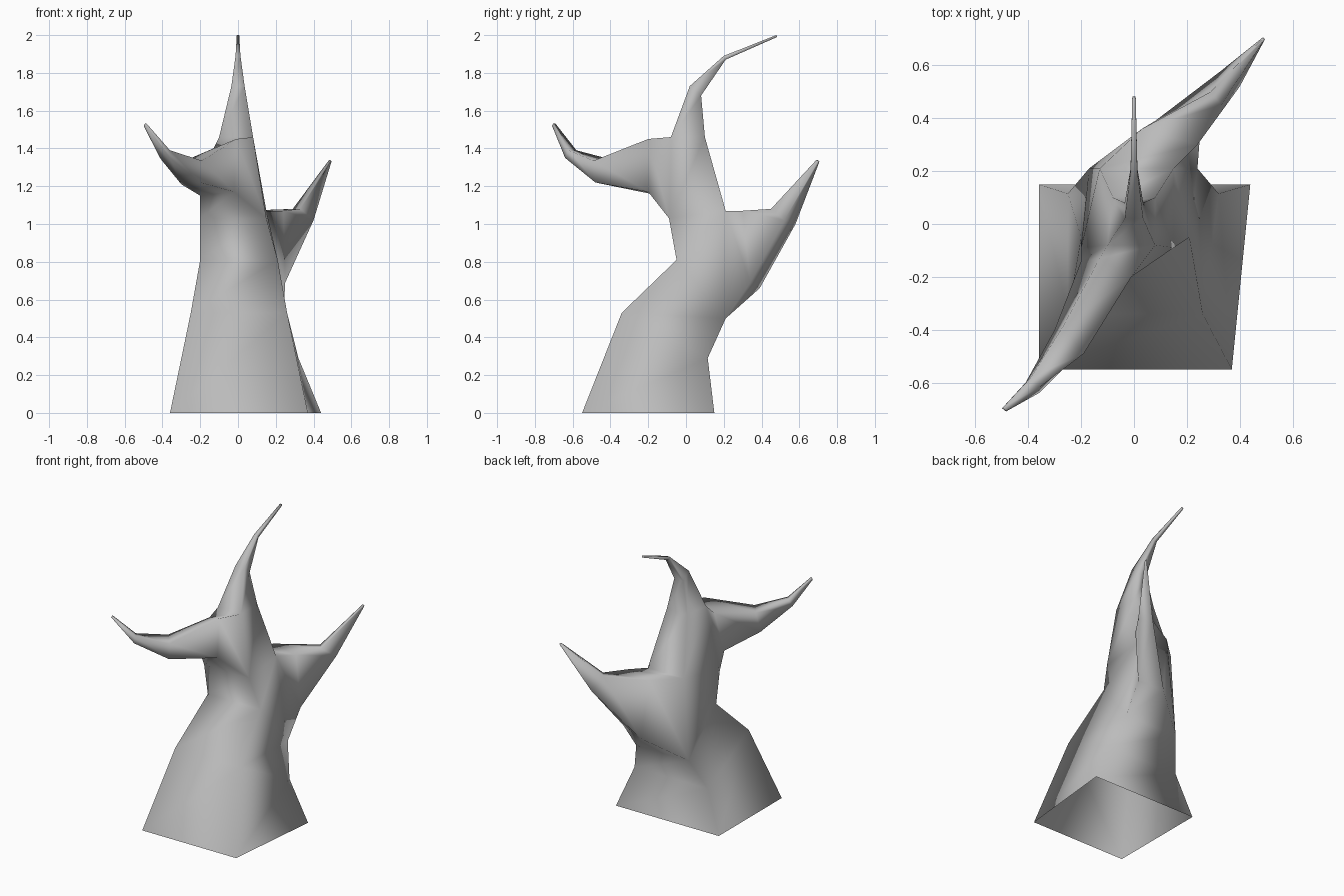
import bpy
import bmesh
from mathutils import Vector

default_cube = bpy.data.objects.get("Cube")
if default_cube:
    bpy.data.objects.remove(default_cube, do_unlink=True)

bark = bpy.data.materials.new("grey_bark")
bark.use_nodes = True
bark_color = (0.5, 0.5, 0.5, 1)
bark.diffuse_color = bark_color
bark.node_tree.nodes["Principled BSDF"].inputs["Base Color"].default_value = bark_color

bm = bmesh.new()


def add_loop(points):
    """Add the four corners of one cross-section."""
    return [bm.verts.new(point) for point in points]


def bridge(lower, upper, skip=()):
    """Join two loops with quads, leaving out the sides where a branch grows."""
    for side in range(4):
        if side not in skip:
            after = (side + 1) % 4
            bm.faces.new((lower[side], lower[after], upper[after], upper[side]))


def trunk_loop(front, back):
    """Cross-section from a front and a back edge, each right x, left x, y, z."""
    (front_right, front_left, fy, fz), (back_right, back_left, by, bz) = front, back
    return add_loop([(front_right, fy, fz), (front_left, fy, fz),
                     (back_left, by, bz), (back_right, by, bz)])


def grow(start, sections, tip, taper):
    """Loft a limb from a loop through its sections to a small closed tip."""
    current = start
    for points in sections:
        following = add_loop(points)
        bridge(current, following)
        current = following
    middle = sum((vert.co for vert in current), Vector()) / len(current)
    end = add_loop([Vector(tip) + (vert.co - middle) * taper for vert in current])
    bridge(current, end)
    bm.faces.new(end)


# Trunk: square flared foot, open underneath, leaning back then upright
foot = trunk_loop((-.36, .37, -.55, 0), (-.36, .44, .15, 0))
bulge = trunk_loop((-.25, .26, -.34, .53), (-.25, .32, .115, .29))
waist = trunk_loop((-.2, .21, -.05, .81), (-.17, .24, .21, .5))
chest = trunk_loop((-.2, .15, -.09, 1.03), (-.13, .15, .21, 1.07))
neck = trunk_loop((-.1, .08, -.08, 1.46), (-.08, .08, .1, 1.46))

FRONT, BACK = 0, 2
bridge(foot, bulge)
bridge(bulge, waist)
bridge(waist, chest, skip=[BACK])
bridge(chest, neck, skip=[FRONT])

# Top spike: hooks backwards
spike_sections = [
    [(-.035, .02, 1.73), (.035, .02, 1.73), (.035, .08, 1.68), (-.035, .08, 1.68)],
    [(-.013, .2, 1.89), (.013, .2, 1.89), (.013, .21, 1.87), (-.013, .21, 1.87)],
]
grow(neck, spike_sections, tip=(0, .48, 1.995), taper=.5)

# Front branch: reaches forward to the right and curls up
front_sections = [
    [(-.2, -.14, 1.15), (-.02, -.2, 1.17), (-.01, -.2, 1.45), (-.13, -.13, 1.4)],
    [(-.3, -.4, 1.21), (-.2, -.48, 1.22), (-.19, -.49, 1.335), (-.27, -.39, 1.34)],
    [(-.41, -.6, 1.345), (-.36, -.64, 1.35), (-.36, -.62, 1.39), (-.39, -.58, 1.39)],
]
grow([chest[0], chest[1], neck[1], neck[0]], front_sections,
     tip=(-.49, -.7, 1.525), taper=.3)

# Back branch: thick wedge rising to the left
back_sections = [
    [(.25, .34, .69), (.08, .39, .66), (.03, .36, 1.07), (.24, .3, 1.07)],
    [(.4, .52, 1.02), (.33, .58, 1), (.29, .5, 1.08), (.33, .45, 1.08)],
]
grow([waist[2], waist[3], chest[3], chest[2]], back_sections,
     tip=(.488, .698, 1.335), taper=.12)

bmesh.ops.recalc_face_normals(bm, faces=bm.faces[:])
for face in bm.faces:
    face.smooth = True

mesh = bpy.data.meshes.new("tree_trunk")
bm.to_mesh(mesh)
bm.free()
mesh.materials.append(bark)
tree = bpy.data.objects.new("tree_trunk", mesh)
bpy.context.collection.objects.link(tree)
